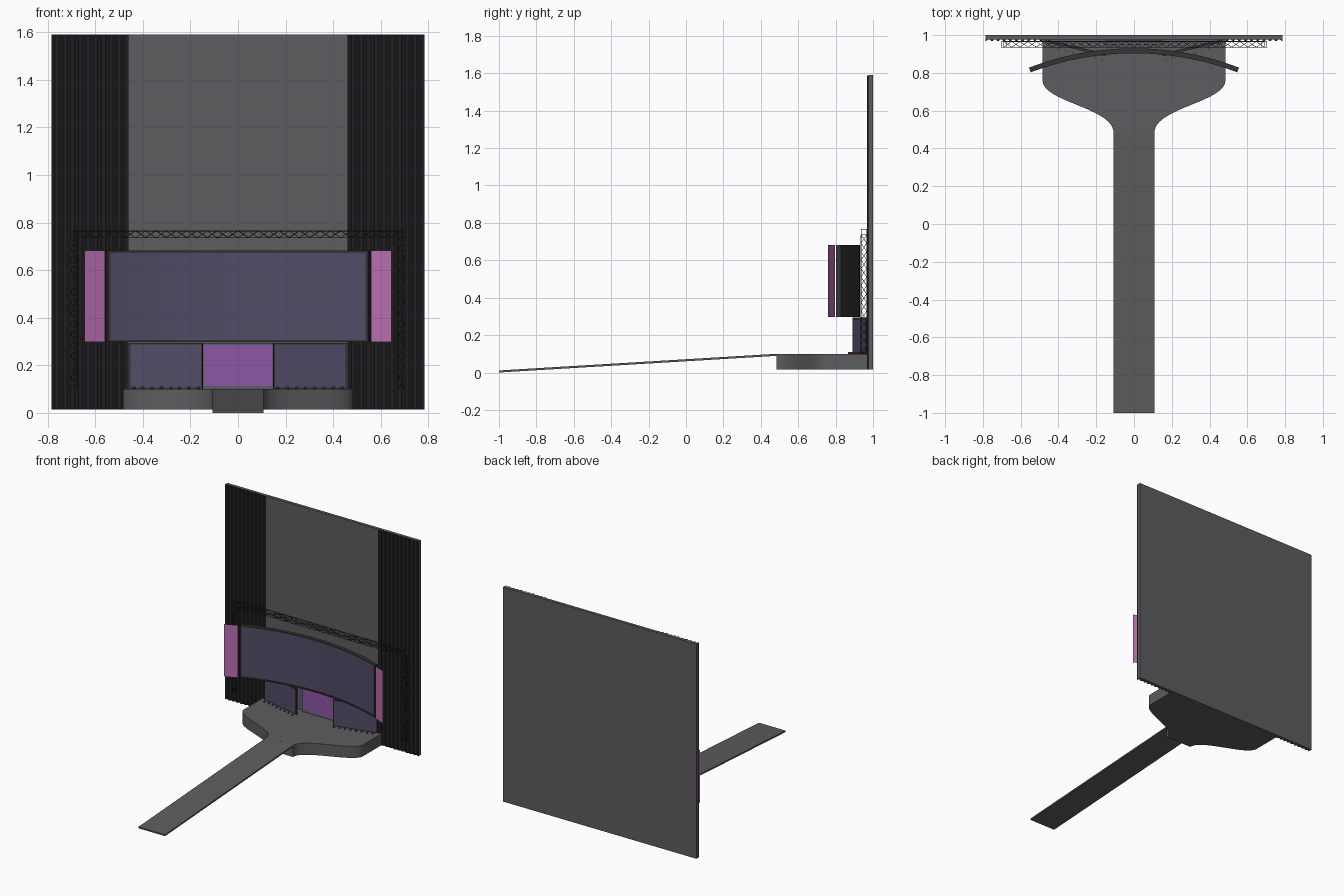
import bpy, bmesh, math
from mathutils import Vector

if "Cube" in bpy.data.objects:
    bpy.data.objects.remove(bpy.data.objects["Cube"])


def material(name, r, g, b):
    m = bpy.data.materials.new(name)
    m.diffuse_color = (r, g, b, 1)
    m.use_nodes = True
    m.node_tree.nodes["Principled BSDF"].inputs["Base Color"].default_value = m.diffuse_color
    return m


GREY = material("stage_grey", .11, .11, .115)
DARK = material("dark_frame", .035, .035, .038)
BLACK = material("curtain_black", .016, .016, .018)
SCREEN = material("screen_violet", .085, .072, .135)
PURPLE = material("screen_purple", .26, .095, .38)
PINK = material("screen_pink", .48, .16, .43)
RED = material("lamp_red", .5, .08, .04)


def finish(name, bm, mat, smooth=False):
    bmesh.ops.recalc_face_normals(bm, faces=bm.faces[:])
    me = bpy.data.meshes.new(name)
    bm.to_mesh(me)
    bm.free()
    ob = bpy.data.objects.new(name, me)
    bpy.context.collection.objects.link(ob)
    me.materials.append(mat)
    if smooth:
        bpy.ops.object.select_all(action='DESELECT')
        bpy.context.view_layer.objects.active = ob
        ob.select_set(True)
        bpy.ops.object.shade_smooth_by_angle(angle=math.radians(35))
    return ob


def prism(name, outline, a, b, mat, smooth=False, axis='Z'):
    """Extrude a 2D outline from a to b; axis Z: outline is xy, axis X: outline is yz."""
    bm = bmesh.new()
    place = (lambda p, h: (p[0], p[1], h)) if axis == 'Z' else (lambda p, h: (h, p[0], p[1]))
    face = bm.faces.new([bm.verts.new(place(p, a)) for p in outline])
    ext = bmesh.ops.extrude_face_region(bm, geom=[face])
    shift = Vector(place((0, 0), b - a))
    bmesh.ops.translate(bm, vec=shift, verts=[v for v in ext['geom'] if isinstance(v, bmesh.types.BMVert)])
    return finish(name, bm, mat, smooth)


def rect(x0, x1, y0, y1):
    return [(x0, y0), (x1, y0), (x1, y1), (x0, y1)]


def slab(p, q, front, back):
    """Outline of a straight panel from p to q, offset front/back along its depth."""
    p, q = Vector(p), Vector(q)
    d = (q - p).normalized()
    n = Vector((-d.y, d.x))
    return [p + n * front, q + n * front, q + n * back, p + n * back]


def arc(r0, r1, a0, a1, n=40):
    """Outline of a curved panel about the screen's centre of curvature."""
    t = [a0 + (a1 - a0) * i / n for i in range(n + 1)]
    pt = lambda r, u: (r * math.sin(u), r * math.cos(u) - .6325)
    return [pt(r0, u) for u in t] + [pt(r1, u) for u in reversed(t)]


# Back wall
prism("back_wall", rect(-.785, .785, .978, 1), .015, 1.59, GREY)

# Pleated side curtains
for side, s in (("left", -1), ("right", 1)):
    folds = [(s * (.46 + .325 * i / 80), .973 - .005 * math.cos(2 * math.pi * i / 8)) for i in range(81)]
    prism(side + "_curtain", folds + [(s * .785, .979), (s * .46, .979)], .015, 1.589, BLACK, True)

# Stage deck with S-curved flanks
P = [(.484, .76), (.484, .645), (.108, .615), (.108, .483)]
half = [(.484, .979)]
for i in range(25):
    t = i / 24
    w = ((1 - t) ** 3, 3 * t * (1 - t) ** 2, 3 * t * t * (1 - t), t ** 3)
    half.append(tuple(sum(k * p[c] for k, p in zip(w, P)) for c in (0, 1)))
prism("stage_deck", half + [(-x, y) for x, y in reversed(half)], .015, .1, GREY, True)

# Sloping runway
prism("runway", [(-1, 0), (-1, .011), (.484, .1), (.484, .089)], -.108, .108, GREY, axis='X')

# Curved upper screen: backing, picture and bezel
A = .3638
prism("curved_screen_back", arc(1.545, 1.5625, -A, A), .297, .683, DARK, True)
prism("curved_screen_picture", arc(1.541, 1.5455, -A + .006, A - .006), .306, .674, SCREEN, True)
prism("curved_bezel_bottom", arc(1.536, 1.545, -A, A), .297, .307, DARK, True)
prism("curved_bezel_top", arc(1.536, 1.545, -A, A), .673, .683, DARK, True)
prism("curved_bezel_left", arc(1.536, 1.545, -A, -A + .007, 2), .307, .673, DARK)
prism("curved_bezel_right", arc(1.536, 1.545, A - .007, A, 2), .307, .673, DARK)

# Thin pink wing screens
for side, s in (("left", -1), ("right", 1)):
    bm = bmesh.new()
    bm.faces.new([bm.verts.new(v) for v in ((s * .56, .797, .297), (s * .645, .76, .297),
                                            (s * .645, .76, .683), (s * .56, .797, .683))][::s])
    me = bpy.data.meshes.new(side + "_wing_screen")
    bm.to_mesh(me)
    bm.free()
    me.materials.append(PINK)
    bpy.context.collection.objects.link(bpy.data.objects.new(side + "_wing_screen", me))

# Lower centre screen
prism("centre_screen_frame", rect(-.15, .15, .955, .975), .1, .293, GREY)
prism("centre_screen_picture", rect(-.143, .143, .951, .956), .112, .286, PURPLE)

# Lower angled side screens
IN, OUT = Vector((.15, .89)), Vector((.457, .962))
for side, s in (("left", -1), ("right", 1)):
    p, q = [(s * v.x, v.y) for v in (IN, OUT)][::s]
    prism(side + "_screen_frame", slab(p, q, 0, .012), .1, .293, DARK)
    d = (Vector(q) - Vector(p)).normalized() * .005
    prism(side + "_screen_picture", slab(Vector(p) + d, Vector(q) - d, -.002, .002), .106, .287, SCREEN)

# Footlights: dark base with a red lamp
def cylinder(bm, p, q, r, sides=6):
    p, q = Vector(p), Vector(q)
    geo = bmesh.ops.create_cone(bm, cap_ends=True, segments=sides, radius1=r, radius2=r, depth=(q - p).length)
    rot = (q - p).to_track_quat('Z', 'Y').to_matrix()
    for v in geo['verts']:
        v.co = rot @ v.co + (p + q) / 2


bases, lamps = bmesh.new(), bmesh.new()
for s in (-1, 1):
    for i in range(8):
        pos = IN.lerp(OUT, .06 + .88 * i / 7)
        x, y = s * pos.x, pos.y - .022
        cylinder(bases, (x, y, .099), (x, y, .104), .007, 10)
        cylinder(lamps, (x, y, .104), (x, y, .11), .005, 10)
finish("footlight_bases", bases, DARK)
finish("footlight_lamps", lamps, RED)


# Box trusses: four chords, frames and crossing diagonals
def truss(name, start, axis, length, u, v, bays, r=.0014):
    bm = bmesh.new()
    start, axis, u, v = Vector(start), Vector(axis), Vector(u), Vector(v)
    corner = [start, start + u, start + u + v, start + v]
    step = axis * (length / bays)
    for c in corner:
        cylinder(bm, c, c + axis * length, r * 1.3)
    for k in range(4):
        a, b = corner[k], corner[(k + 1) % 4]
        for i in range(bays + 1):
            if i in (0, bays):
                cylinder(bm, a + step * i, b + step * i, r)
            if i < bays:
                e, f = (a, b) if i % 2 else (b, a)
                cylinder(bm, e + step * i, f + step * (i + 1), r, 5)
    finish(name, bm, DARK)


D = (0, .03, 0)
truss("truss_beam", (-.69, .936, .736), (1, 0, 0), 1.38, D, (0, 0, .029), 32)
truss("truss_left_column", (-.703, .936, .103), (0, 0, 1), .633, D, (.029, 0, 0), 14)
truss("truss_right_column", (.674, .936, .103), (0, 0, 1), .633, D, (.029, 0, 0), 14)
